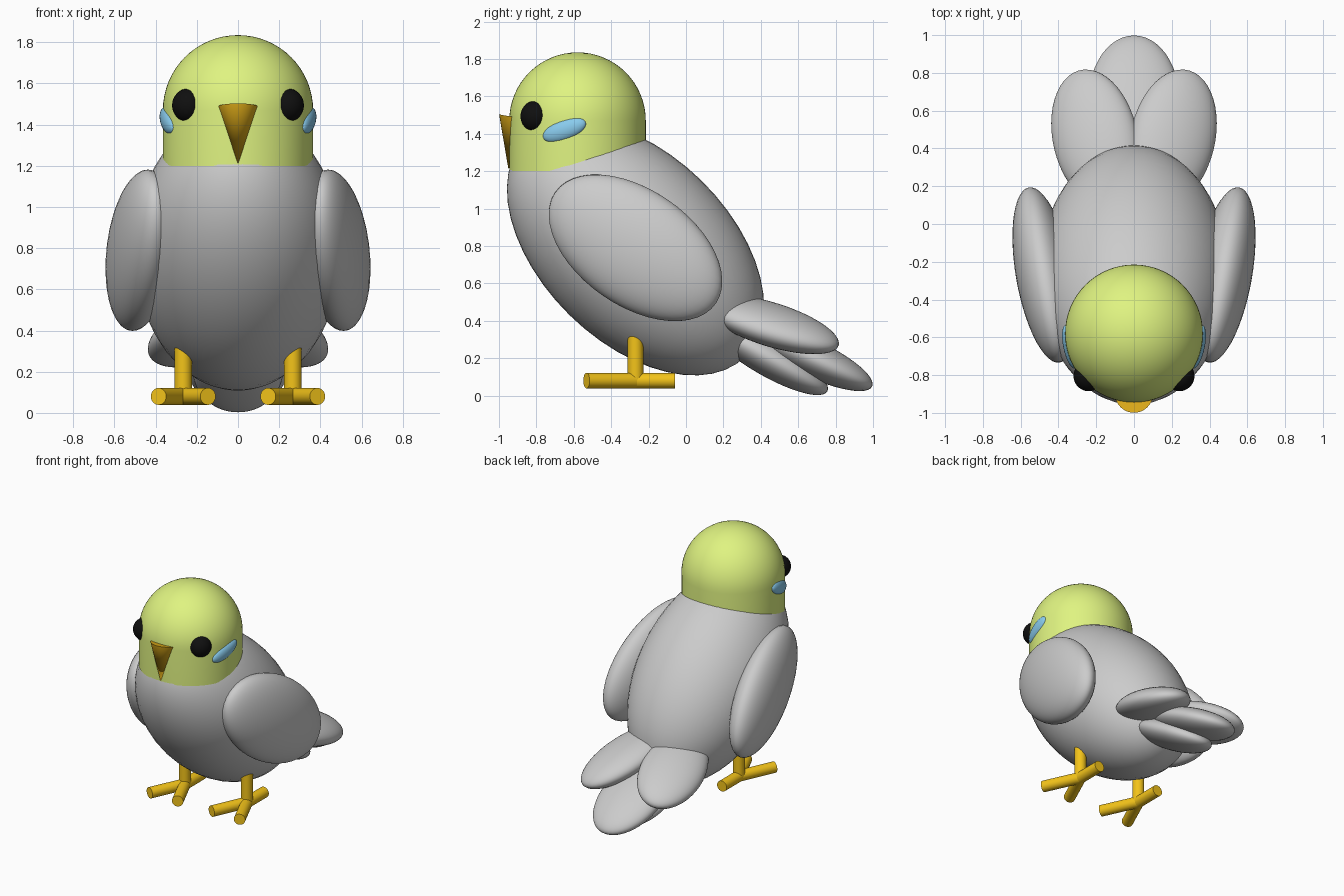
import bpy, bmesh
from math import radians, sin, cos, pi
from mathutils import Vector

if "Cube" in bpy.data.objects:
    bpy.data.objects.remove(bpy.data.objects["Cube"])


def material(name, rgb):
    m = bpy.data.materials.new(name)
    m.diffuse_color = (*rgb, 1)
    m.use_nodes = True
    m.node_tree.nodes["Principled BSDF"].inputs["Base Color"].default_value = m.diffuse_color
    return m


LIME = material("lime", (0.74, 0.90, 0.22))
BLACK = material("black", (0.005, 0.005, 0.005))
BLUE = material("blue", (0.25, 0.60, 0.85))
ORANGE = material("orange", (0.75, 0.42, 0.01))
YELLOW = material("yellow", (0.90, 0.55, 0.01))


def finish(name, mat=None):
    ob = bpy.context.object
    ob.name = name
    if mat:
        ob.data.materials.append(mat)
    bpy.ops.object.shade_smooth_by_angle(angle=radians(40))
    return ob


def ellipsoid(name, loc, radii, rot=(0, 0, 0), mat=None):
    bpy.ops.mesh.primitive_uv_sphere_add(segments=48, ring_count=24, location=loc,
                                         rotation=[radians(a) for a in rot])
    bpy.context.object.scale = radii
    return finish(name, mat)


def rod(name, a, b, r, mat):
    a, b = Vector(a), Vector(b)
    d = b - a
    bpy.ops.mesh.primitive_cylinder_add(vertices=32, radius=r, depth=d.length,
                                        location=(a + b) / 2,
                                        rotation=d.to_track_quat('Z', 'Y').to_euler())
    return finish(name, mat)


# Body: egg leaning forward
ellipsoid("body", (0, -0.27, 0.79), (0.504, 0.504, 0.827), (45.5, 0, 0))

# Head: dome on a short cylinder, spun from a profile
R = 0.365
profile = [(0, -0.27), (R, -0.27)] + [(R * cos(i * pi / 32), R * sin(i * pi / 32)) for i in range(17)]
bm = bmesh.new()
vs = [bm.verts.new((x, 0, z)) for x, z in profile]
es = [bm.edges.new(p) for p in zip(vs, vs[1:])]
bmesh.ops.spin(bm, geom=vs + es, cent=(0, 0, 0), axis=(0, 0, 1), angle=2 * pi, steps=64)
bmesh.ops.remove_doubles(bm, verts=bm.verts, dist=1e-4)
bmesh.ops.recalc_face_normals(bm, faces=bm.faces)
me = bpy.data.meshes.new("head")
bm.to_mesh(me)
bm.free()
head = bpy.data.objects.new("head", me)
head.location = (0, -0.58, 1.47)
bpy.context.collection.objects.link(head)
bpy.context.view_layer.objects.active = head
head.select_set(True)
finish("head", LIME)

# Beak: cone pointing down
bpy.ops.mesh.primitive_cone_add(vertices=32, radius1=0, radius2=0.1, depth=0.28,
                                location=(0, -0.925, 1.348), rotation=(radians(-10), 0, 0))
finish("beak", ORANGE)

# Paired parts
for s, side in ((1, "right"), (-1, "left")):
    ellipsoid(f"eye_{side}", (s * 0.24, -0.805, 1.494), (0.08, 0.08, 0.082), mat=BLACK)
    ellipsoid(f"cheek_{side}", (s * 0.338, -0.65, 1.42), (0.036, 0.123, 0.056),
              (20, 0, s * -12), BLUE)
    ellipsoid(f"wing_{side}", (s * 0.475, -0.27, 0.79), (0.15, 0.528, 0.311),
              (-34, 0, s * -10))
    ellipsoid(f"tail_feather_{side}", (s * 0.205, 0.455, 0.38), (0.228, 0.385, 0.106),
              (-18, s * 10, s * -17))
    # Leg and three toes
    x, y, z = s * 0.266, -0.27, 0.08
    rod(f"leg_{side}", (x, y, z), (x, y, 0.40), 0.042, YELLOW)
    rod(f"toe_outer_{side}", (x, y, z), (x + s * 0.12, y - 0.262, z), 0.041, YELLOW)
    rod(f"toe_inner_{side}", (x, y, z), (x - s * 0.12, y - 0.262, z), 0.041, YELLOW)
    rod(f"toe_back_{side}", (x, y, z), (x, -0.06, z), 0.041, YELLOW)

# Middle tail feathers
ellipsoid("tail_feather_middle", (0, 0.66, 0.205), (0.24, 0.37, 0.10), (-25, 0, 0))
ellipsoid("tail_feather_lower", (0, 0.435, 0.207), (0.22, 0.37, 0.10), (-30, 0, 0))
